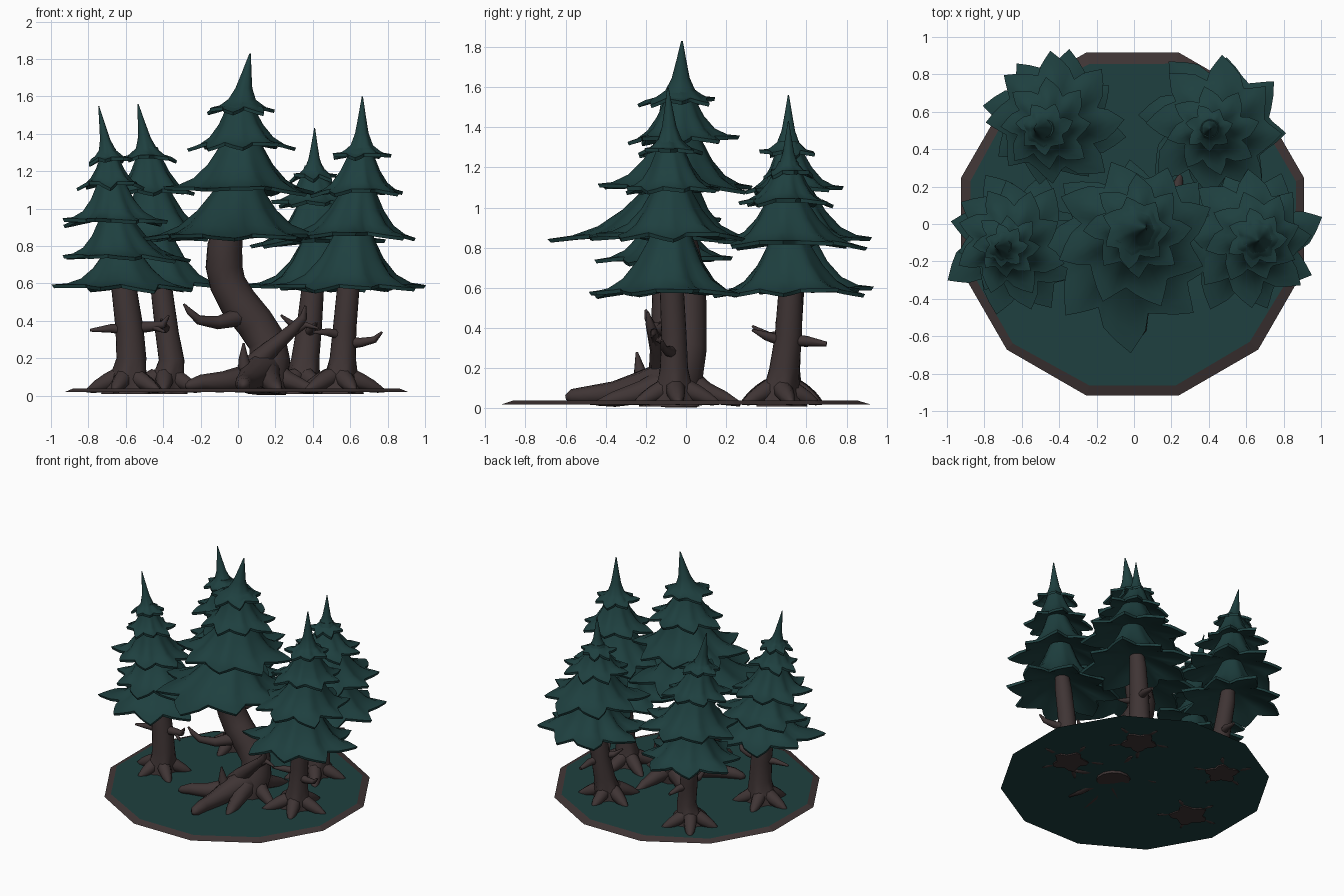
import bpy, bmesh, math, random
from mathutils import Vector
random.seed(4)


def material(name, c):
    m = bpy.data.materials.new(name)
    m.diffuse_color = (*c, 1)
    return m


TEAL = material("dark teal needles", (0.0130, 0.0505, 0.0500))
BARK = material("dark brown bark", (0.050, 0.035, 0.035))


def finish(name, bm, mats, angle=50):
    bmesh.ops.recalc_face_normals(bm, faces=bm.faces)
    me = bpy.data.meshes.new(name)
    bm.to_mesh(me)
    bm.free()
    for m in mats:
        me.materials.append(m)
    ob = bpy.data.objects.new(name, me)
    bpy.context.collection.objects.link(ob)
    if angle:
        bpy.ops.object.select_all(action='DESELECT')
        ob.select_set(True)
        bpy.context.view_layer.objects.active = ob
        bpy.ops.object.shade_smooth_by_angle(angle=math.radians(angle))
    return ob


def skin(bm, rings):
    """Bridge rings of points and cap both ends."""
    vs = [[bm.verts.new(p) for p in r] for r in rings]
    n = len(vs[0])
    for a, b in zip(vs, vs[1:]):
        for i in range(n):
            bm.faces.new((a[i], a[(i + 1) % n], b[(i + 1) % n], b[i]))
    bm.faces.new(vs[0])
    bm.faces.new(vs[-1])


def tube(bm, path, sides=8):
    """Tapered tube along (x, y, z, radius) points, kept above the ground."""
    pts = [Vector(p[:3]) for p in path]
    rings, u = [], None
    for i, p in enumerate(pts):
        d = (pts[min(i + 1, len(pts) - 1)] - pts[max(i - 1, 0)]).normalized()
        if u is None:
            u = d.cross(Vector((0.3, 1, 0.2))).normalized()
        u = (u - d * u.dot(d)).normalized()
        w = d.cross(u)
        ring = [p + path[i][3] * (u * math.cos(a) + w * math.sin(a))
                for a in (math.tau * k / sides for k in range(sides))]
        for q in ring:
            q.z = max(q.z, .004)
        rings.append(ring)
    skin(bm, rings)


# Skirt profiles: (radius, height) fractions from neck to rim, then the underside
SKIRT = [(.20, 1.0), (.29, .74), (.42, .45), (.60, .19), (.80, .05), (1, 0)]
SPIKE = [(.02, 1.0), (.13, .66), (.23, .38), (.38, .18), (.66, .05), (1, 0)]


def tier(bm, c, r, h, lean, profile, lobes):
    """Flared skirt of pointed leaves; lean shifts the neck sideways."""
    per = 6
    n = lobes * per
    phase = random.random() * 6
    size = [random.uniform(.90, 1.08) for _ in range(lobes)]
    sag = [random.uniform(-.02, .02) for _ in range(lobes)]
    full = [(f, g, 0) for f, g in profile]
    full += [(.97, 0, -.018), (.6, .13, -.015), (.15, .3, -.01)]
    rings = []
    for f, g, drop in full:
        ring = []
        for i in range(n):
            k, t = divmod(i, per)
            away = abs(t - per / 2) / (per / 2)       # 0 at leaf tip, 1 at notch
            leaf = size[k] if away < 1 else .97
            edge = leaf * (1 - .29 * away ** .85)
            s = f * (1 + (edge - 1) * f ** 1.5)
            a = math.tau * i / n + phase + .12 * f * (1 - away)
            z = c[2] + g * h + drop + f * f * (sag[k] * (1 - away) + .015 * away)
            ring.append((c[0] + lean[0] * g + r * s * math.cos(a),
                         c[1] + lean[1] * g + r * s * math.sin(a), z))
        rings.append(ring)
    skin(bm, rings)


def canopy(name, apex, tiers):
    """Tiers run bottom to top as (x, y, z, radius)."""
    bm = bmesh.new()
    for i, (x, y, z, r) in enumerate(tiers):
        last = i == len(tiers) - 1
        nx = apex if last else tiers[i + 1]
        lean = (nx[0] - x, nx[1] - y)
        h = nx[2] - z if last else nx[2] - z + .06
        tier(bm, (x, y, z), r, h, lean, SPIKE if last else SKIRT, 7 if last else 8)
    finish(name, bm, [TEAL])


def flare(r, angle, z, phase):
    """Root-shaped swelling near the foot of a trunk."""
    low = max(0, 1 - z / .2)
    return r * (1 + low ** 1.5 * (.35 + .3 * math.cos(5 * (angle - phase))))


def trunk(name, path, branches, roots=(), spread=.2, phase=0.0):
    bm = bmesh.new()
    x, y, _, r = path[0]
    if spread:
        rings = []
        for px, py, pz, pr in path:
            rings.append([(px + flare(pr, a, pz, phase) * math.cos(a),
                           py + flare(pr, a, pz, phase) * math.sin(a), pz)
                          for a in (math.tau * k / 20 for k in range(20))])
        skin(bm, rings)
    else:
        tube(bm, path, 12)
    for k in range(5 if spread else 0):               # root tips
        a = math.tau * k / 5 + phase
        ca, sa = math.cos(a), math.sin(a)
        s = spread * random.uniform(.9, 1.12)
        tube(bm, [(x + ca * s * m, y + sa * s * m, z, q) for m, z, q in
                  ((.25, .10, .05), (.5, .075, .046), (.75, .05, .036), (.92, .035, .022), (1.05, .025, .008))])
    for b in list(branches) + list(roots):
        tube(bm, b)
    finish(name, bm, [BARK], 75)


# Ground: twelve-sided thin disc with sloping brown rim
bm = bmesh.new()
loops = []
for r, z, wob in ((.95, .02, 0), (.895, .038, .012)):
    loops.append([bm.verts.new((-.008 + (r + random.uniform(-wob, wob)) * math.cos(a),
                                (r + random.uniform(-wob, wob)) * math.sin(a), z))
                  for a in (math.radians(15 + 30 * k) for k in range(12))])
bm.faces.new(loops[1])
bm.faces.new(loops[0])
for i in range(12):
    j = (i + 1) % 12
    bm.faces.new((loops[0][i], loops[0][j], loops[1][j], loops[1][i])).material_index = 1
finish("forest_floor", bm, [TEAL, BARK], 0)

# Canopies
canopy("centre_canopy", (.065, -.02, 1.83),
       [(-.02, -.14, .85, .51), (.01, -.05, 1.10, .43), (.02, -.03, 1.34, .28), (.01, -.03, 1.53, .20)])
canopy("left_canopy", (-.745, -.12, 1.55),
       [(-.61, -.11, .58, .40), (-.62, -.09, .74, .35), (-.66, -.10, .93, .29),
        (-.68, -.12, 1.13, .18), (-.69, -.12, 1.26, .12)])
canopy("right_canopy", (.665, -.09, 1.60),
       [(.60, -.09, .58, .41), (.62, -.07, .86, .36), (.65, -.07, 1.09, .26), (.66, -.08, 1.28, .16)])
canopy("back_left_canopy", (-.535, .51, 1.56),
       [(-.43, .55, .59, .38), (-.44, .55, .84, .37), (-.46, .53, 1.09, .25), (-.48, .51, 1.27, .15)])
canopy("back_right_canopy", (.41, .51, 1.43),
       [(.45, .53, .58, .40), (.44, .51, .82, .38), (.42, .50, 1.03, .24), (.405, .51, 1.17, .13)])

# Crooked centre trunk with heavy front roots
trunk("centre_trunk",
      [(.14, -.06, .01, .12), (.15, -.05, .10, .12), (.17, -.02, .19, .112), (.155, 0, .29, .105),
       (.09, 0, .39, .105), (0, 0, .50, .105), (-.055, 0, .60, .10), (-.075, -.01, .69, .10),
       (-.07, -.03, .80, .095), (-.04, -.05, .95, .07), (0, -.05, 1.2, .03)],
      [[(0, -.05, .42, .05), (-.11, -.12, .39, .035), (-.21, -.17, .405, .025),
        (-.26, -.19, .45, .018), (-.29, -.2, .49, .006)],
       [(.04, -.12, .12, .06), (.12, -.13, .20, .055), (.22, -.14, .29, .04), (.30, -.16, .36, .032),
        (.35, -.18, .42, .022), (.36, -.19, .48, .006)],
       [(.28, -.15, .33, .025), (.36, -.16, .38, .018), (.43, -.17, .36, .006)]],
      [[(.14, -.06, .13, .09), (.04, -.18, .09, .075), (-.08, -.26, .075, .055), (-.2, -.30, .07, .042),
        (-.26, -.32, .055, .028), (-.28, -.33, .05, .01)],
       [(.15, -.05, .16, .10), (.09, -.2, .11, .085), (.05, -.36, .075, .06), (.03, -.48, .065, .048),
        (.03, -.57, .06, .036), (.03, -.60, .055, .012)],
       [(.14, -.06, .14, .09), (.17, -.22, .08, .06), (.2, -.36, .045, .04), (.22, -.45, .025, .012)],
       [(.16, -.03, .14, .08), (.27, -.08, .08, .05), (.36, -.12, .045, .035), (.45, -.15, .02, .012)],
       [(.15, -.01, .14, .08), (.2, .1, .08, .05), (.23, .19, .05, .035), (.25, .27, .02, .012)],
       [(.12, -.02, .13, .08), (.0, .05, .07, .05), (-.12, .1, .03, .015)],
       [(.05, -.22, .1, .05), (.03, -.23, .19, .03), (.03, -.245, .28, .006)]],
      spread=0)

# Straighter outer trunks with flared roots and side stubs
trunk("left_trunk",
      [(-.59, -.1, .01, .09), (-.59, -.1, .06, .088), (-.58, -.1, .12, .085), (-.57, -.1, .20, .08),
       (-.58, -.1, .36, .075), (-.61, -.1, .58, .068), (-.66, -.1, .95, .03)],
      [[(-.58, -.1, .35, .03), (-.68, -.12, .36, .024), (-.79, -.13, .35, .008)],
       [(-.58, -.1, .36, .035), (-.46, -.11, .37, .027), (-.40, -.12, .38, .02), (-.37, -.13, .43, .006)],
       [(-.46, -.11, .37, .02), (-.39, -.16, .34, .006)]], phase=.55)
trunk("right_trunk",
      [(.54, -.06, .01, .085), (.545, -.06, .06, .082), (.55, -.06, .12, .078), (.56, -.06, .20, .07),
       (.57, -.06, .36, .063), (.59, -.07, .58, .06), (.64, -.07, .95, .03)],
      [[(.57, -.06, .28, .035), (.66, -.09, .285, .025), (.73, -.11, .30, .018), (.77, -.12, .34, .006)],
       [(.57, -.06, .32, .03), (.48, -.12, .34, .022), (.40, -.15, .34, .006)]], phase=.1, spread=.21)
trunk("back_left_trunk",
      [(-.39, .5, .01, .08), (-.38, .5, .06, .078), (-.37, .5, .12, .073), (-.355, .5, .19, .068),
       (-.38, .51, .34, .063), (-.41, .53, .58, .058), (-.45, .53, .95, .03)],
      [[(-.38, .51, .36, .03), (-.40, .41, .36, .022), (-.41, .33, .41, .006)],
       [(-.38, .51, .34, .03), (-.35, .6, .33, .024), (-.34, .69, .32, .01)]], phase=.9, spread=.19)
trunk("back_right_trunk",
      [(.34, .46, .01, .085), (.345, .465, .06, .083), (.35, .475, .12, .08), (.36, .49, .20, .075),
       (.38, .51, .36, .068), (.40, .52, .58, .06), (.43, .51, .95, .03)],
      [[(.38, .51, .34, .03), (.41, .6, .335, .026), (.42, .70, .32, .012)],
       [(.37, .5, .33, .03), (.40, .40, .36, .022), (.42, .33, .39, .006)],
       [(.37, .5, .36, .03), (.29, .47, .38, .02), (.23, .45, .43, .006)]], phase=.3, spread=.2)
